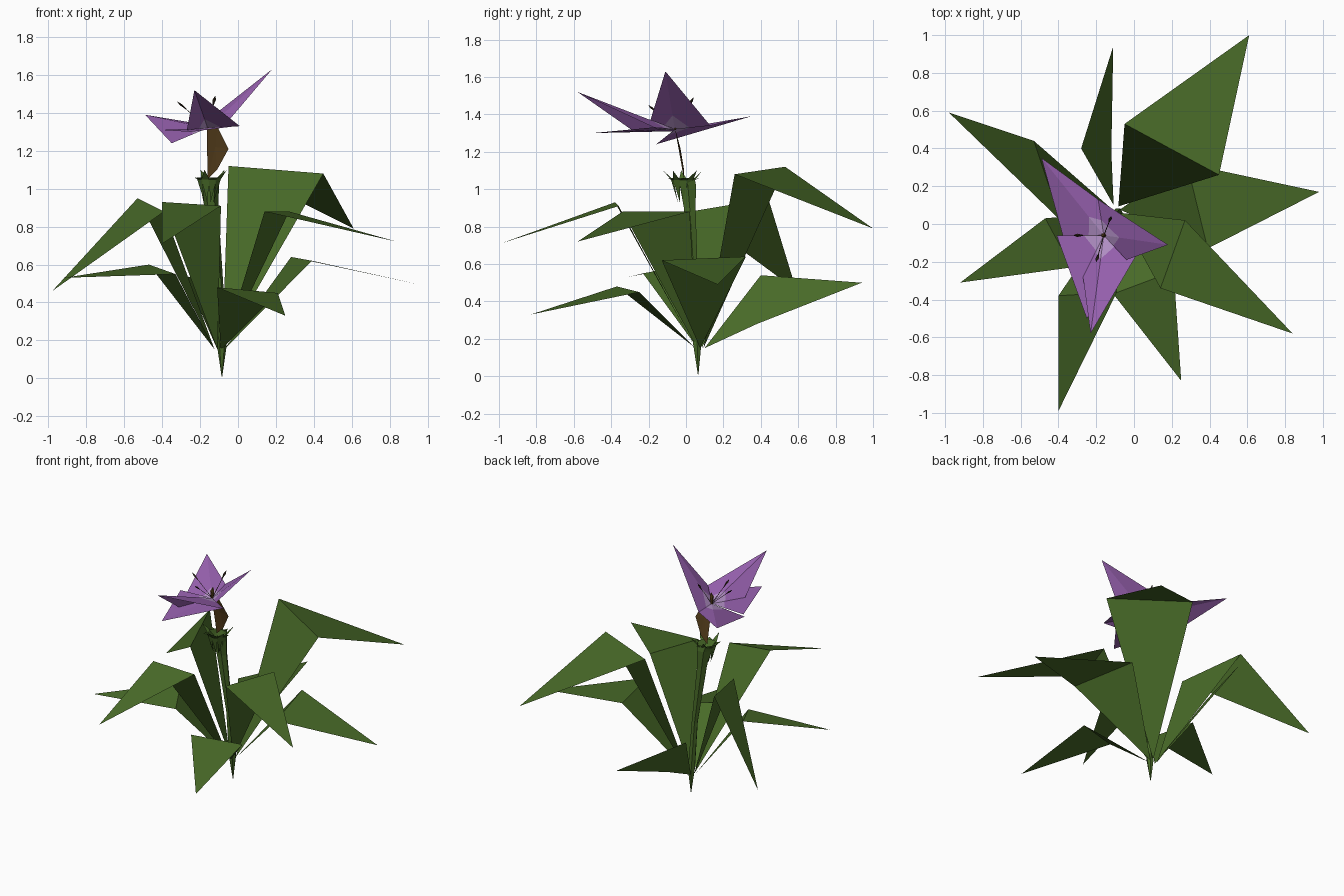
import bpy, math
from mathutils import Vector

cube = bpy.data.objects.get("Cube")
if cube:
    bpy.data.objects.remove(cube, do_unlink=True)


def material(name, rgb):
    m = bpy.data.materials.new(name)
    m.use_nodes = True
    m.diffuse_color = (*rgb, 1)
    bsdf = m.node_tree.nodes["Principled BSDF"]
    bsdf.inputs["Base Color"].default_value = (*rgb, 1)
    bsdf.inputs["Roughness"].default_value = 0.9
    return m


GREEN = material("leaf green", (0.065, 0.144, 0.021))
PURPLE = material("petal purple", (0.33, 0.127, 0.456))
LILAC = material("throat lilac", (0.48, 0.30, 0.60))
BROWN = material("neck brown", (0.095, 0.05, 0.012))
DARK = material("anther dark", (0.025, 0.016, 0.008))


def build(name, verts, faces, mats, slots=None):
    me = bpy.data.meshes.new(name)
    me.from_pydata([tuple(v) for v in verts], [], faces)
    for m in mats:
        me.materials.append(m)
    for p, s in zip(me.polygons, slots or [0] * len(faces)):
        p.material_index = s
    me.update()
    ob = bpy.data.objects.new(name, me)
    bpy.context.collection.objects.link(ob)
    return ob


def loft(name, rings, mat, sides=6):
    """Tube through (centre, radius) rings, open at both ends."""
    verts, faces = [], []
    for c, r in rings:
        for k in range(sides):
            a = 2 * math.pi * k / sides
            verts.append((c[0] + r * math.cos(a), c[1] + r * math.sin(a), c[2]))
    for i in range(len(rings) - 1):
        for k in range(sides):
            n = (k + 1) % sides
            a, b = i * sides, (i + 1) * sides
            faces.append((a + k, a + n, b + n, b + k))
    return build(name, verts, faces, [mat])


# Leaves: two shoulder points and a drooping tip, folded across the shoulders
root = Vector((-0.1, 0.075, 0.15))
leaves = {
    "back_left_leaf": ((0.45, 0.26, 1.08), (-0.05, 0.53, 1.12), (0.61, 1.0, 0.79)),
    "left_leaf": ((0.39, -0.13, 0.62), (0.28, 0.32, 0.64), (0.98, 0.17, 0.49)),
    "front_left_leaf": ((0.14, -0.34, 0.88), (0.27, 0.02, 0.88), (0.84, -0.58, 0.72)),
    "low_front_leaf": ((-0.11, -0.37, 0.48), (0.21, -0.25, 0.45), (0.25, -0.83, 0.33)),
    "tall_front_leaf": ((-0.40, -0.38, 0.93), (-0.09, -0.36, 0.91), (-0.40, -0.99, 0.71)),
    "right_leaf": ((-0.47, 0.03, 0.60), (-0.33, -0.23, 0.55), (-0.92, -0.31, 0.53)),
    "back_right_leaf": ((-0.53, 0.44, 0.95), (-0.39, 0.02, 0.88), (-0.98, 0.59, 0.46)),
    "low_back_leaf": ((-0.12, 0.38, 0.28), (-0.28, 0.40, 0.54), (-0.11, 0.94, 0.50)),
}
for name, (s1, s2, tip) in leaves.items():
    out = (Vector(s1) + Vector(s2)) / 2 - root
    out.z = 0
    base = root + out.normalized() * 0.025
    build(name, [base, s1, s2, tip], [(0, 1, 2), (1, 3, 2)], [GREEN])

# Stem: leaning, pointed at the bottom and flared at the top
loft("stem", [((-0.085, 0.065, 0.01), 0.002), ((-0.085, 0.06, 0.17), 0.025),
              ((-0.1, 0.045, 0.5), 0.022), ((-0.14, 0.02, 0.9), 0.036),
              ((-0.15, 0.01, 1.02), 0.05), ((-0.155, -0.01, 1.06), 0.065)], GREEN)

# Crown of small pointed bracts around the stem top
verts, faces = [], []
for k in range(10):
    a = 2 * math.pi * k / 10
    for r, da, z in ((0.03, 0, 0.93), (0.065, -0.35, 1.05), (0.065, 0.35, 1.05),
                     (0.11 if k % 2 else 0.09, 0.1, 1.1 if k % 2 else 1.06)):
        verts.append((-0.153 + r * math.cos(a + da), -0.015 + r * math.sin(a + da), z))
    i = 4 * k
    faces += [(i, i + 1, i + 2), (i + 1, i + 3, i + 2)]
build("crown_bracts", verts, faces, [GREEN])

# Flower neck: flat folded blade
build("flower_neck",
      [(-0.16, -0.01, 1.05), (-0.11, -0.01, 1.1), (-0.05, -0.035, 1.21),
       (-0.11, -0.06, 1.33), (-0.165, -0.06, 1.33), (-0.12, -0.03, 1.22)],
      [(0, 1, 5), (1, 2, 5), (2, 3, 5), (3, 4, 5), (4, 0, 5)], [BROWN])

# Petals: kites with a pale patch near the throat
throat = Vector((-0.16, -0.06, 1.32))
petals = {
    "left_petal": ((-0.04, -0.19, 1.37), (0.18, -0.11, 1.63), (-0.19, 0.13, 1.34)),
    "front_petal": ((-0.27, -0.28, 1.31), (-0.23, -0.58, 1.52), (0.01, -0.17, 1.33)),
    "back_petal": ((-0.19, 0.13, 1.34), (-0.49, 0.35, 1.39), (-0.35, -0.16, 1.24)),
    "low_petal": ((-0.41, -0.06, 1.31), (-0.25, -0.5, 1.30), (-0.01, -0.18, 1.33)),
}
for name, pts in petals.items():
    outer = [Vector(p) for p in pts]
    inner = [throat.lerp(p, t) for p, t in zip(outer, (0.42, 0.24, 0.42))]
    build(name, [throat] + inner + outer,
          [(0, 1, 2), (0, 2, 3), (1, 4, 5, 2), (2, 5, 6, 3)],
          [PURPLE, LILAC], [1, 1, 0, 0])

# Stamens: thin filaments ending in dark anthers, and a short pistil
for i, tip in enumerate([(-0.32, -0.06, 1.46), (-0.12, 0.04, 1.49), (-0.2, -0.2, 1.45)]):
    tip = Vector(tip)
    neck = throat.lerp(tip, 0.68)
    loft(f"stamen_{i + 1}", [(throat, 0.002), (neck, 0.002),
                             (throat.lerp(tip, 0.88), 0.009), (tip, 0.001)], DARK, 4)
loft("pistil", [(throat, 0.008), (throat + Vector((0, 0, 0.05)), 0.014),
                (throat + Vector((0.005, 0, 0.08)), 0.001)], BROWN, 5)
